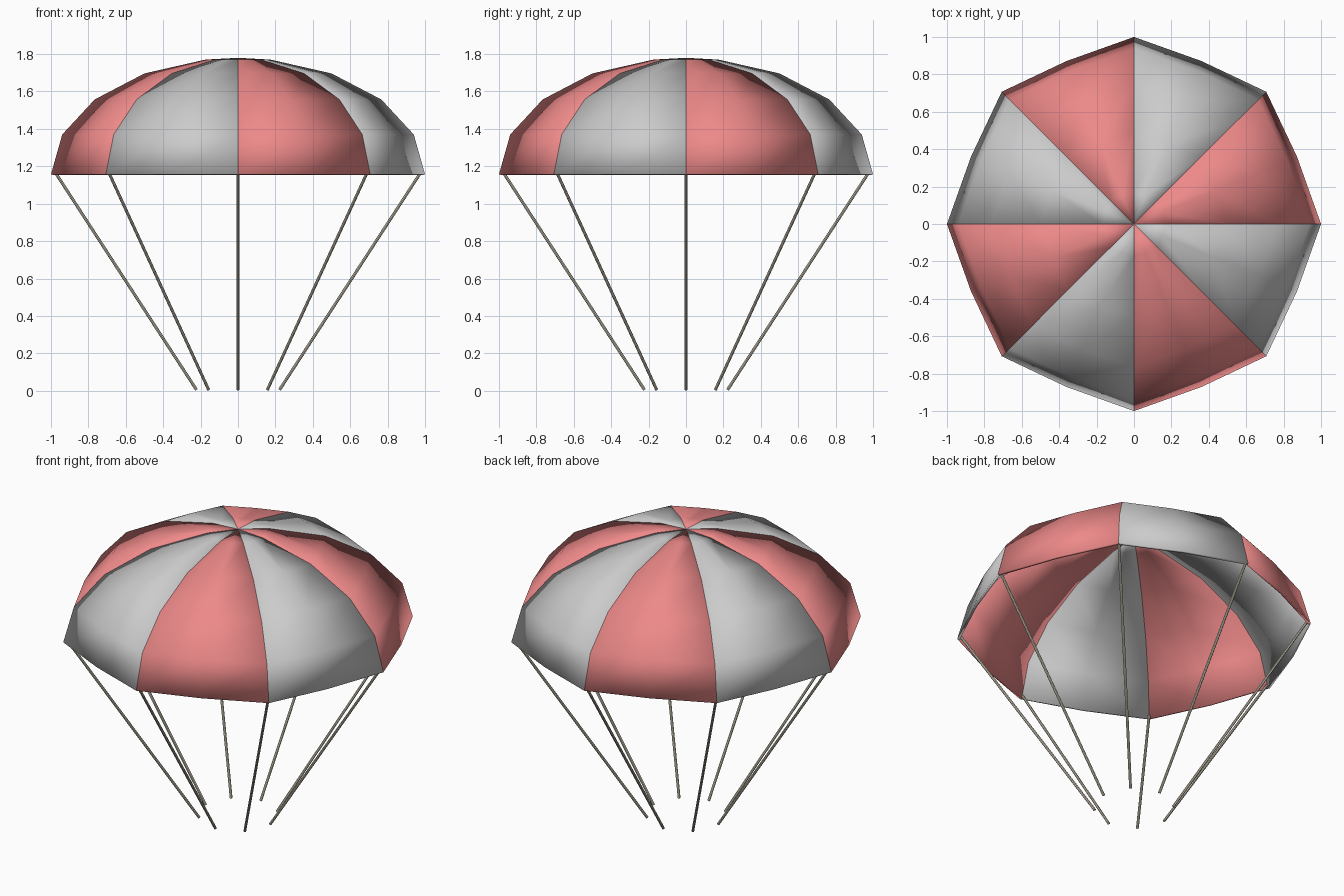
import bpy, math
from mathutils import Vector

if "Cube" in bpy.data.objects:
    bpy.data.objects.remove(bpy.data.objects["Cube"])

RIM_Z, HEIGHT, GORES = 1.157, 0.623, 8
STEP = 2 * math.pi / GORES


def material(name, color):
    m = bpy.data.materials.new(name)
    m.diffuse_color = (*color, 1)
    m.use_nodes = True
    m.node_tree.nodes["Principled BSDF"].inputs["Base Color"].default_value = m.diffuse_color
    return m


red = material("red_cloth", (0.85, 0.25, 0.25))
cord = material("cord", (0.68, 0.63, 0.50))


# One canopy panel: elliptical arch between two seams, slightly bulged mid-line
def gore(i):
    verts, faces = [], []
    for lat in (0, 20, 40, 60, 80):
        r = math.cos(math.radians(lat))
        z = RIM_Z + HEIGHT * math.sin(math.radians(lat))
        for t, bulge in ((0, 1), (0.5, 0.943), (1, 1)):
            a = (i + t) * STEP
            verts.append((r * bulge * math.cos(a), r * bulge * math.sin(a), z))
    verts.append((0, 0, RIM_Z + HEIGHT))
    for row in range(4):
        for c in range(2):
            k = row * 3 + c
            faces.append((k, k + 1, k + 4, k + 3))
    faces += [(12, 13, 15), (13, 14, 15)]
    me = bpy.data.meshes.new("canopy_panel")
    me.from_pydata(verts, [], faces)
    ob = bpy.data.objects.new(f"canopy_panel_{i + 1}", me)
    bpy.context.collection.objects.link(ob)
    me.shade_smooth()
    if i % 2 == 0:
        me.materials.append(red)
    # Cloth thickness goes inward
    s = ob.modifiers.new("thickness", 'SOLIDIFY')
    s.thickness, s.offset = 0.014, -1


# Suspension line from a rim corner down towards the centre
def line(i):
    d = Vector((math.cos(i * STEP), math.sin(i * STEP), 0))
    top = d * 0.977 + Vector((0, 0, RIM_Z + 0.01))
    low = d * 0.222 + Vector((0, 0, 0.005))
    axis = top - low
    bpy.ops.mesh.primitive_cylinder_add(
        vertices=8, radius=0.008, depth=axis.length, location=(top + low) / 2,
        rotation=axis.to_track_quat('Z', 'Y').to_euler())
    ob = bpy.context.object
    ob.name = f"suspension_line_{i + 1}"
    ob.data.materials.append(cord)
    bpy.ops.object.shade_smooth_by_angle()


for i in range(GORES):
    gore(i)
    line(i)
